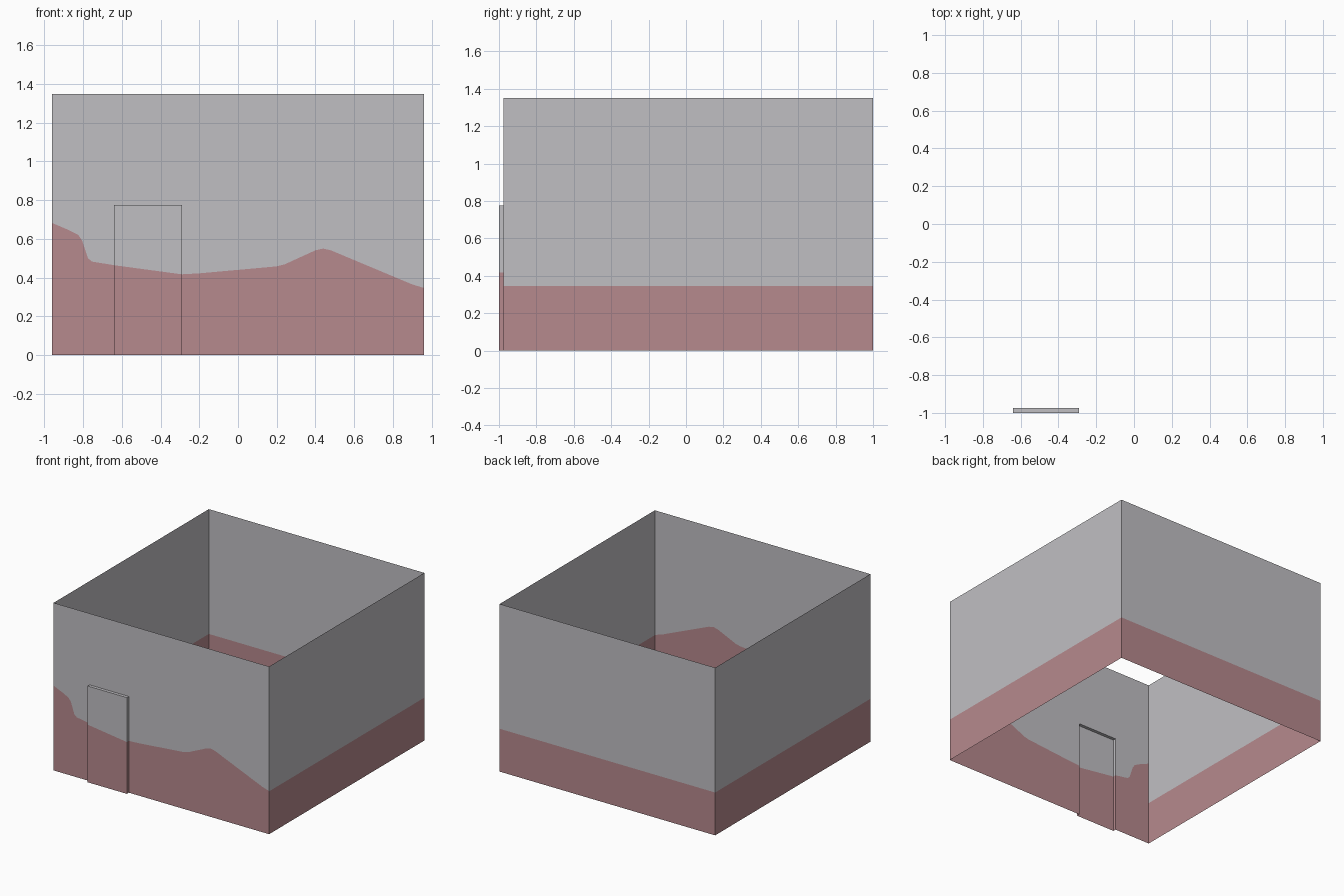
import bpy

if "Cube" in bpy.data.objects:
    bpy.data.objects.remove(bpy.data.objects["Cube"])

X, YF, YB, YD = 0.96, -0.975, 1.0, -1.0   # wall extents, door front
TOP, DOOR_TOP, BAND = 1.35, 0.775, 0.345
DL, DR = -0.64, -0.29                      # door left / right


def material(name, rgb):
    m = bpy.data.materials.new(name)
    m.diffuse_color = (*rgb, 1)
    m.use_nodes = True
    m.node_tree.nodes["Principled BSDF"].inputs["Base Color"].default_value = m.diffuse_color
    return m


MATS = [material("grey_plaster", (0.53, 0.52, 0.545)),
        material("faded_red_paint", (0.47, 0.252, 0.27))]
GREY, RED = 0, 1


class Part:
    """Collects vertical quads and makes an object from them."""

    def __init__(self):
        self.verts, self.faces, self.mats = [], [], []

    def quad(self, pts, mat):
        n = len(self.verts)
        self.verts += pts
        self.faces.append((n, n + 1, n + 2, n + 3))
        self.mats.append(mat)

    def panel(self, a, b, za, zb, top, mat):
        """Vertical quad from a to b, lower edge za (pair) to upper edge zb (pair)."""
        self.quad([(*a, za[0]), (*b, za[1]), (*b, zb[1]), (*a, zb[0])], mat)

    def painted(self, a, b, ha, hb, top):
        """Wall strip: red up to the paint line, grey above."""
        self.panel(a, b, (0, 0), (ha, hb), top, RED)
        self.panel(a, b, (ha, hb), (top, top), top, GREY)

    def build(self, name):
        me = bpy.data.meshes.new(name)
        me.from_pydata(self.verts, [], self.faces)
        for m in MATS:
            me.materials.append(m)
        for p, i in zip(me.polygons, self.mats):
            p.material_index = i
        ob = bpy.data.objects.new(name, me)
        bpy.context.collection.objects.link(ob)
        # weld shared corners
        import bmesh
        bm = bmesh.new()
        bm.from_mesh(me)
        bmesh.ops.remove_doubles(bm, verts=bm.verts, dist=1e-5)
        bm.to_mesh(me)
        bm.free()
        return ob


# Wavy paint line along the front, including the two door edges
LINE = [(-X, 0.682), (-0.88, 0.648), (-0.825, 0.62), (-0.805, 0.59), (-0.775, 0.5),
        (-0.755, 0.483), (DL, 0.464), (DR, 0.417), (-0.2, 0.422), (0.2, 0.458),
        (0.24, 0.468), (0.40, 0.541), (0.44, 0.55), (0.48, 0.541), (0.9, 0.365), (X, 0.347)]

# Front wall with door opening, and the protruding door
front, door = Part(), Part()
for (x0, h0), (x1, h1) in zip(LINE, LINE[1:]):
    if x0 >= DL and x1 <= DR:
        front.panel((x0, YF), (x1, YF), (DOOR_TOP,) * 2, (TOP,) * 2, TOP, GREY)
        door.painted((x0, YD), (x1, YD), h0, h1, DOOR_TOP)
        door.painted((x0, YF), (x0, YD), h0, h0, DOOR_TOP)
        door.painted((x1, YD), (x1, YF), h1, h1, DOOR_TOP)
    else:
        front.painted((x0, YF), (x1, YF), h0, h1, TOP)
door.quad([(DL, YD, DOOR_TOP), (DR, YD, DOOR_TOP),
           (DR, YF, DOOR_TOP), (DL, YF, DOOR_TOP)], GREY)
front.build("front_wall")
door.build("door_panel")

# Plain side and back walls with a straight paint band
for name, a, b in [("right_wall", (X, YF), (X, YB)),
                   ("back_wall", (X, YB), (-X, YB)),
                   ("left_wall", (-X, YB), (-X, YF))]:
    wall = Part()
    wall.painted(a, b, BAND, BAND, TOP)
    wall.build(name)
